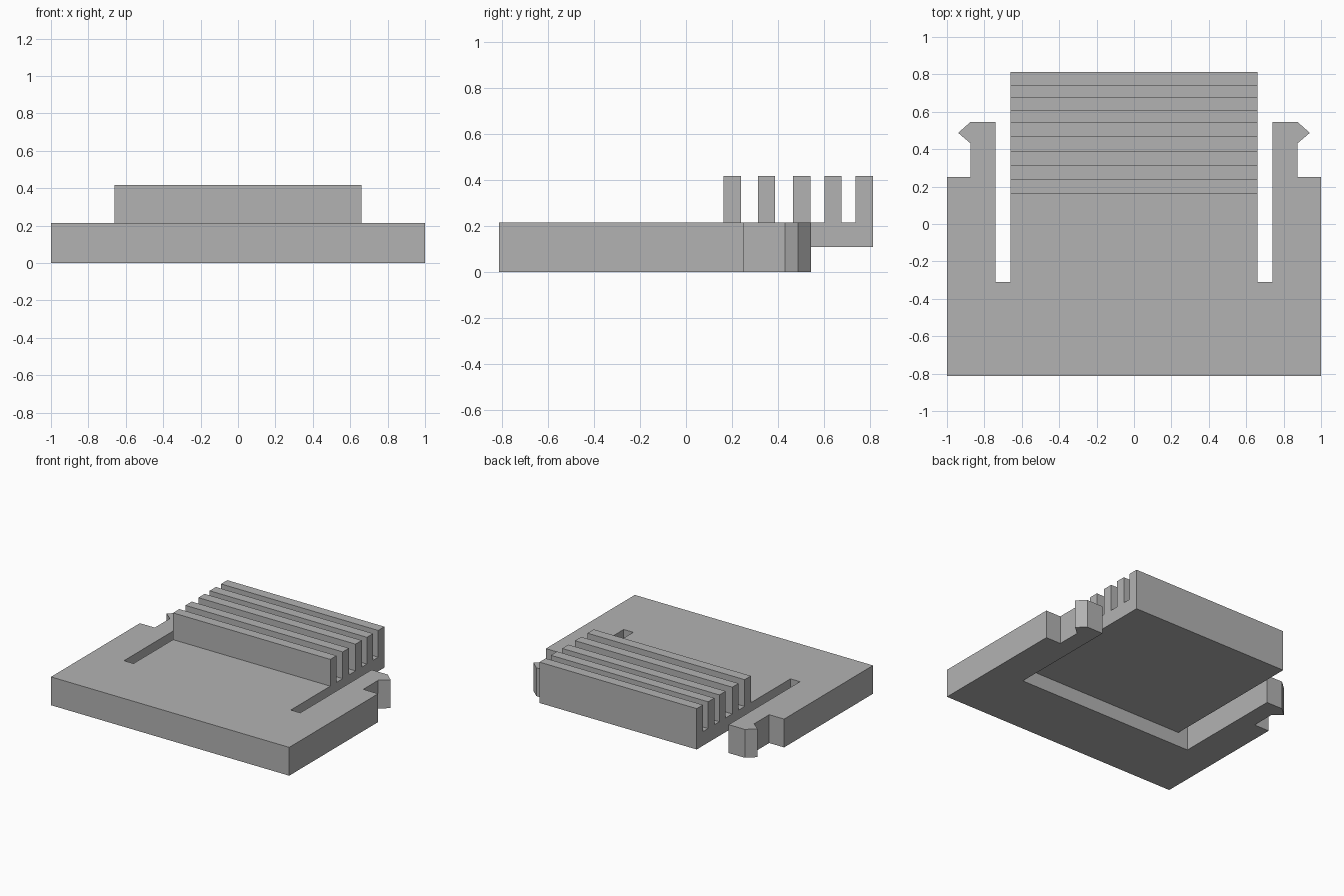
import bpy
import bmesh

if "Cube" in bpy.data.objects:
    bpy.data.objects.remove(bpy.data.objects["Cube"], do_unlink=True)

BACK = 0.814        # half depth
TOP = 0.215         # plate top
UNDER = 0.108       # underside of the raised tongue
FIN_TOP = 0.418
TONGUE = 0.66       # half width of tongue
ARM = 0.74          # inner side of clip arms
SLOT = -0.31        # closed end of the slots

grey = bpy.data.materials.new("mid grey")
grey.use_nodes = True
colour = (0.45, 0.45, 0.45, 1)
grey.diffuse_color = colour
grey.node_tree.nodes["Principled BSDF"].inputs["Base Color"].default_value = colour


def prism(name, outline, z0, z1):
    """Extrude a plan outline from z0 to z1."""
    bm = bmesh.new()
    face = bm.faces.new([bm.verts.new((x, y, z0)) for x, y in outline])
    made = bmesh.ops.extrude_face_region(bm, geom=[face])["geom"]
    verts = [v for v in made if isinstance(v, bmesh.types.BMVert)]
    bmesh.ops.translate(bm, verts=verts, vec=(0, 0, z1 - z0))
    bmesh.ops.recalc_face_normals(bm, faces=bm.faces)
    mesh = bpy.data.meshes.new(name)
    bm.to_mesh(mesh)
    bm.free()
    mesh.materials.append(grey)
    obj = bpy.data.objects.new(name, mesh)
    bpy.context.collection.objects.link(obj)
    return obj


def box(name, half_width, y0, y1, z0, z1):
    w = half_width
    return prism(name, [(-w, y0), (w, y0), (w, y1), (-w, y1)], z0, z1)


def combine(target, tool, operation):
    """Apply a boolean and remove the tool."""
    mod = target.modifiers.new(operation.lower(), "BOOLEAN")
    mod.operation = operation
    mod.solver = "EXACT"
    mod.object = tool
    bpy.context.view_layer.objects.active = target
    bpy.ops.object.modifier_apply(modifier=mod.name)
    bpy.data.objects.remove(tool, do_unlink=True)


# Base plate with side slots and barbed clip arms, mirrored about x
half = [(1, -BACK), (1, 0.252), (0.875, 0.252), (0.875, 0.432),
        (0.94, 0.487), (0.875, 0.545), (ARM, 0.545), (ARM, SLOT),
        (TONGUE, SLOT), (TONGUE, BACK)]
plate = prism("base_plate", half + [(-x, y) for x, y in reversed(half)], 0, TOP)

# Recess below the tongue
combine(plate, box("recess_cutter", (TONGUE + ARM) / 2, SLOT, 1, -0.1, UNDER), "DIFFERENCE")

# Upright grip fins across the tongue
for start in (0.164, 0.313, 0.467, 0.603, BACK - 0.075):
    fin = box("grip_fin", TONGUE, start, start + 0.075, TOP - 0.05, FIN_TOP)
    combine(plate, fin, "UNION")
